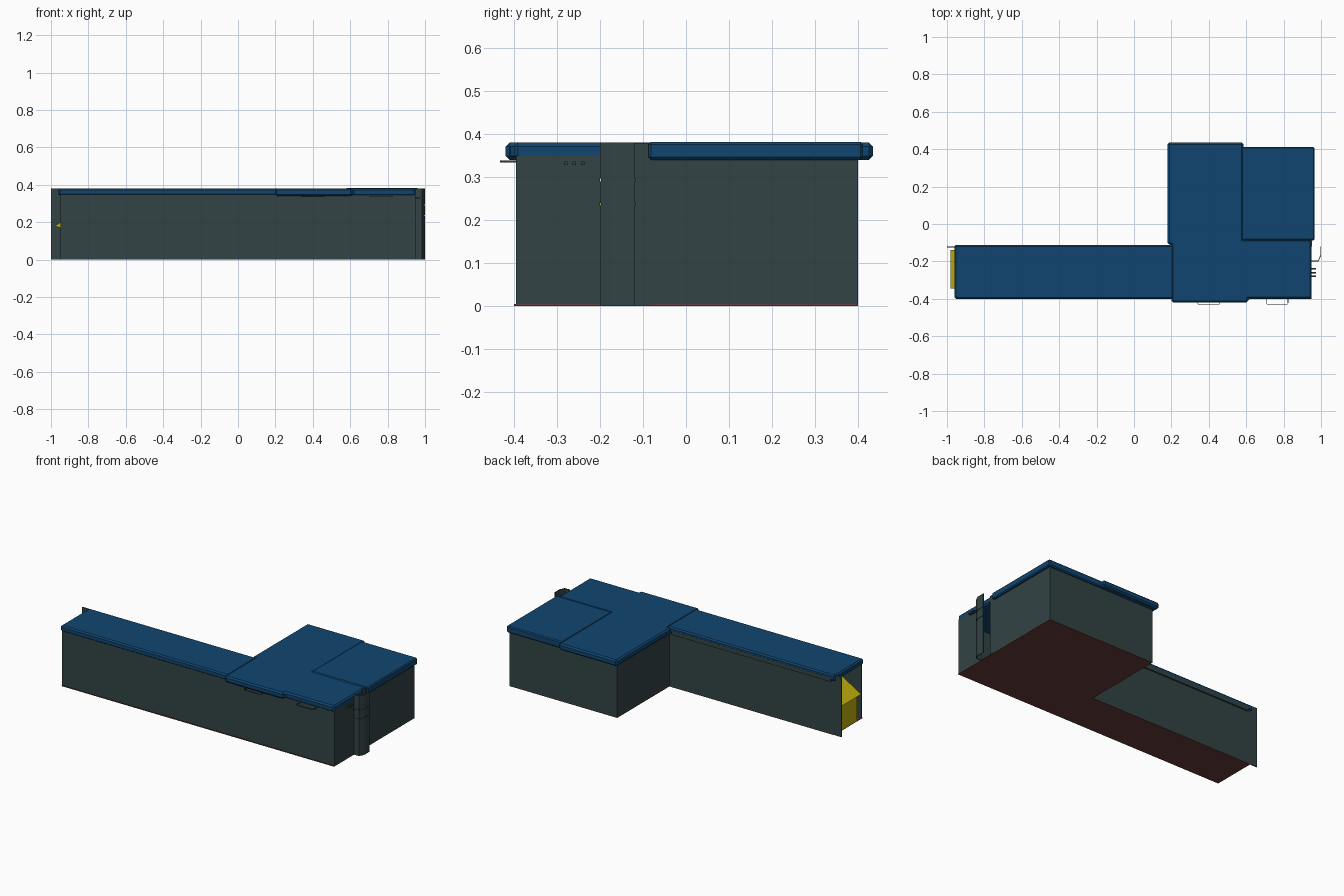
import bpy, bmesh
from mathutils import Vector

if "Cube" in bpy.data.objects:
    bpy.data.objects.remove(bpy.data.objects["Cube"])


def mat(name, rgb):
    m = bpy.data.materials.new(name)
    m.diffuse_color = (*rgb, 1)
    m.use_nodes = True
    m.node_tree.nodes["Principled BSDF"].inputs["Base Color"].default_value = m.diffuse_color
    return m


WALL = mat("wall_green_grey", (0.032, 0.056, 0.058))
ROOF = mat("roof_blue", (0.005, 0.06, 0.16))
FLOOR = mat("floor_red", (0.13, 0.046, 0.042))
YELLOW = mat("yellow", (0.52, 0.42, 0.004))


def prism(name, base, offset, material, bevel=0):
    """Close a polygon of 3D points and push it along offset."""
    bm = bmesh.new()
    face = bm.faces.new([bm.verts.new(p) for p in base])
    ext = bmesh.ops.extrude_face_region(bm, geom=[face])
    bmesh.ops.translate(bm, vec=Vector(offset),
                        verts=[v for v in ext["geom"] if isinstance(v, bmesh.types.BMVert)])
    bmesh.ops.recalc_face_normals(bm, faces=bm.faces)
    me = bpy.data.meshes.new(name)
    bm.to_mesh(me)
    bm.free()
    ob = bpy.data.objects.new(name, me)
    bpy.context.collection.objects.link(ob)
    me.materials.append(material)
    if bevel:
        b = ob.modifiers.new("edge_chamfer", "BEVEL")
        b.width = bevel
        b.segments = 1
        b.limit_method = 'ANGLE'
    return ob


def slab(name, outline, z0, z1, material, bevel=0):
    return prism(name, [(x, y, z0) for x, y in outline], (0, 0, z1 - z0), material, bevel)


def box(name, x0, x1, y0, y1, z0, z1, material, bevel=0):
    return slab(name, [(x0, y0), (x1, y0), (x1, y1), (x0, y1)], z0, z1, material, bevel)


# L-shaped floor
slab("floor", [(-0.95, -0.4), (0.95, -0.4), (0.95, 0.4), (0.2, 0.4), (0.2, -0.12), (-0.95, -0.12)],
     0, 0.004, FLOOR)

# thin outer walls
T = 0.005
walls = [
    ("front_wall_left", -0.95, 0.4, -0.396, -0.396 + T, 0.35),
    ("front_wall_right", 0.4, 0.95, -0.396, -0.396 + T, 0.35),
    ("right_wall_front", 0.95 - T, 0.95, -0.396, -0.2, 0.35),
    ("right_wall_back", 0.95 - T, 0.95, -0.12, 0.4, 0.35),
    ("right_wall_parapet", 0.945, 0.952, -0.12, -0.085, 0.379),
    ("back_wall", 0.2, 0.95, 0.4 - T, 0.4, 0.35),
    ("inner_side_wall", 0.2, 0.2 + T, -0.12, 0.4, 0.35),
    ("wing_back_wall", -0.95, 0.2, -0.12 - T, -0.12, 0.35),
    ("wing_end_fin", -1.0, -0.95, -0.12 - T, -0.12, 0.38),
]
for name, x0, x1, y0, y1, top in walls:
    box(name, x0, x1, y0, y1, 0.001, top, WALL)

# grey fascia below the rear roof edge of the wing
box("wing_rear_fascia", -0.93, 0.18, -0.121, -0.111, 0.335, 0.362, WALL)

# roofs with chamfered eaves
box("wing_roof", -0.96, 0.21, -0.4, -0.112, 0.343, 0.38, ROOF, 0.008)
slab("main_roof", [(0.2, -0.42), (0.61, -0.42), (0.61, -0.4), (0.95, -0.4), (0.95, -0.083),
                   (0.585, -0.083), (0.585, 0.435), (0.18, 0.435), (0.18, -0.11), (0.2, -0.11)],
     0.34, 0.38, ROOF, 0.009)
box("right_rear_roof", 0.575, 0.965, -0.087, 0.412, 0.34, 0.382, ROOF, 0.006)

# angled bay on the right end, an open folded sheet
path = [(0.95, -0.2), (0.985, -0.2), (1.0, -0.17), (1.0, -0.12)]
inner = [(0.95, -0.196), (0.983, -0.196), (0.996, -0.169), (0.996, -0.12)]
for i, (z0, z1) in enumerate([(0, 0.233), (0.239, 0.29), (0.296, 0.38)]):
    slab(f"bay_panel_{i}", path + inner[::-1], z0, z1, WALL)
groove = [(x - 0.002, y + 0.002) for x, y in path[1:]]
for i, z in enumerate((0.233, 0.29)):
    slab(f"bay_groove_{i}", [(0.95, -0.198)] + groove + inner[::-1], z, z + 0.006, WALL)

# three short pegs beside the bay
for i in range(3):
    y = -0.28 + 0.02 * i
    box(f"side_peg_{i}", 0.945, 0.973, y - 0.004, y + 0.004, 0.328, 0.336, WALL)

# thin rail loops below the front eave
for i, (x0, x1, y0, y1) in enumerate([(0.34, 0.46, -0.433, -0.396), (0.705, 0.825, -0.43, -0.396)]):
    w, z0, z1 = 0.003, 0.334, 0.338
    box(f"eave_rail_{i}_front", x0 + 0.006, x1 - 0.006, y0, y0 + w, z0, z1, WALL)
    for side, xa, xb in (("left", x0, x0 + 0.006), ("right", x1, x1 - 0.006)):
        s = w if xb > xa else -w
        slab(f"eave_rail_{i}_{side}", [(xb, y0), (xb, y0 + w), (xa + s, y0 + 0.008),
                                       (xa + s, y1), (xa, y1), (xa, y0 + 0.008)], z0, z1, WALL)

# yellow console in the open end of the wing
profile = [(-0.95, 0.004), (-0.95, 0.17), (-0.98, 0.18), (-0.85, 0.26), (-0.85, 0.004)]
prism("end_console", [(x, -0.345, z) for x, z in profile], (0, 0.205, 0), YELLOW)
